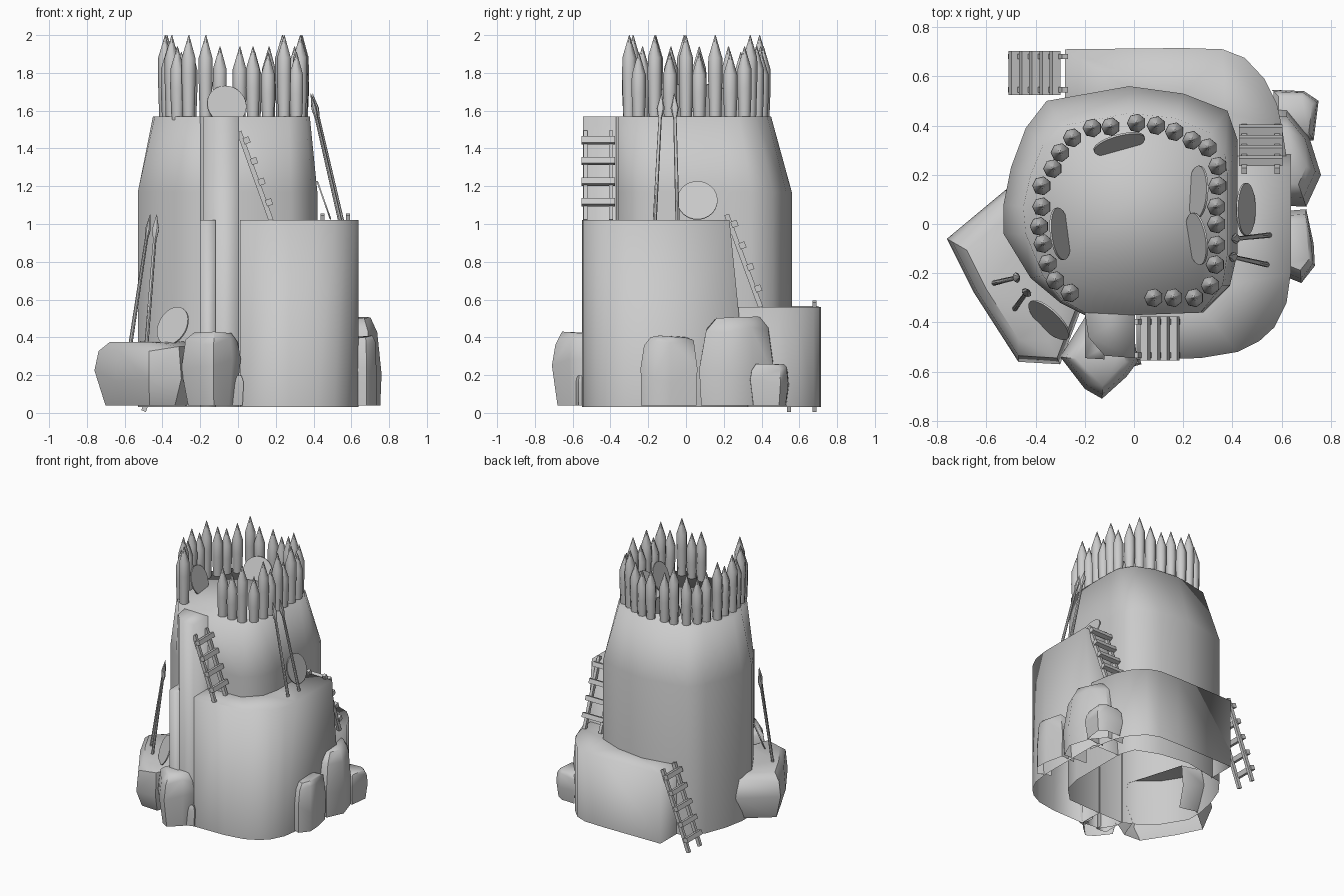
import bpy, bmesh, math, random
from mathutils import Vector, Matrix

random.seed(4)


def finish(name, bm, angle=45, fix=True):
    if fix:
        bmesh.ops.recalc_face_normals(bm, faces=bm.faces[:])
    me = bpy.data.meshes.new(name)
    bm.to_mesh(me)
    bm.free()
    me.shade_smooth()
    me.set_sharp_from_angle(angle=math.radians(angle))
    ob = bpy.data.objects.new(name, me)
    bpy.context.collection.objects.link(ob)
    return ob


def terrace(name, outer, inner, z1, z0=0.03, lean=0):
    """Open-bottomed ledge: walls along the outer path, cap filled to the inner path."""
    bm = bmesh.new()
    n = len(outer)
    lo = [bm.verts.new((x, y + (lean if i > n - 3 else 0), z0)) for i, (x, y) in enumerate(outer)]
    hi = [bm.verts.new((x, y, z1)) for x, y in outer]
    for i in range(n - 1):
        bm.faces.new((lo[i], lo[i + 1], hi[i + 1], hi[i]))
    bm.faces.new(hi + [bm.verts.new((x, y, z1)) for x, y in inner])
    return finish(name, bm, 180)


def rock(name, outline, z0, zm, z1, top=0.8, base=0.85):
    """Boulder: convex hull of jittered stacked outlines, open below and towards the tower."""
    bm = bmesh.new()
    c = sum((Vector(p) for p in outline), Vector((0, 0))) / len(outline)
    h = z1 - z0
    for z, s, j in ((z0, base, 0), (zm, 1.0, 0.12), (z1 - 0.12 * h, (1 + top) / 2, 0.06),
                    (z1 - 0.02 * h, top * 0.85, 0.02)):
        for p in outline:
            q = c + (Vector(p) - c) * s
            bm.verts.new((q.x, q.y, z + random.uniform(-j, j) * h))
    bmesh.ops.convex_hull(bm, input=bm.verts[:])
    bmesh.ops.delete(bm, geom=[v for v in bm.verts if not v.link_faces], context='VERTS')
    bmesh.ops.recalc_face_normals(bm, faces=bm.faces[:])
    inward = Vector((-c.x, -c.y, 0)).normalized()
    hidden = [f for f in bm.faces if f.normal.z < -0.9 or f.normal.dot(inward) > 0.75]
    bmesh.ops.delete(bm, geom=hidden, context='FACES')
    return finish(name, bm, 45, False)


def spin(bm, p, d, rings, n):
    """Add a solid of rings (distance, radius, flatten) along direction d."""
    q = Vector(d).to_track_quat('Z', 'Y')
    loops = []
    for h, r, f in rings:
        loops.append([bm.verts.new(Vector(p) + q @ Vector((
            r * math.cos(2 * math.pi * k / n), f * r * math.sin(2 * math.pi * k / n), h)))
            for k in range(n)])
    for a, b in zip(loops, loops[1:]):
        for k in range(n):
            bm.faces.new((a[k], a[(k + 1) % n], b[(k + 1) % n], b[k]))
    bm.faces.new(loops[0][::-1])
    bm.faces.new(loops[-1])


def box(bm, centre, ax, ay, az, size):
    m = Matrix((ax, ay, az)).transposed().to_4x4()
    m.translation = centre
    bmesh.ops.create_cube(bm, size=1, matrix=m @ Matrix.Diagonal((*size, 1)))


def ladder(name, foot, head, side, gap, rungs):
    """Two rails from foot to head with overhanging rungs."""
    bm = bmesh.new()
    a, b, s = Vector(foot), Vector(head), Vector(side)
    d = (b - a).normalized()
    n = d.cross(s)
    for k in (-1, 1):
        box(bm, (a + b) / 2 + s * k * gap / 2, s, n, d, (0.022, 0.026, (b - a).length))
    for i in range(rungs):
        p = a.lerp(b, (i + 0.8) / (rungs + 0.3)) + n * (0.022 if n.z > 0 else -0.022)
        box(bm, p, s, n, d, (0.178, 0.034, 0.034))
    return finish(name, bm, 30)


# Main tower: straight lower wall, tapered upper wall, flat cap, open base
base = [(0.42, 0.24), (0.42, -0.12), (0.39, -0.25), (0.28, -0.36), (0, -0.37), (-0.2, -0.37),
        (-0.3, -0.32), (-0.42, -0.22), (-0.53, -0.04), (-0.53, 0.08), (-0.5, 0.23),
        (-0.44, 0.39), (-0.355, 0.5), (-0.02, 0.56), (0.2, 0.53), (0.38, 0.46), (0.42, 0.345)]
rim = [(0.38, 0.2), (0.38, -0.12), (0.36, -0.25), (0.27, -0.36), (0, -0.37), (-0.2, -0.36),
       (-0.29, -0.31), (-0.37, -0.21), (-0.44, -0.04), (-0.45, 0.07), (-0.42, 0.2),
       (-0.37, 0.32), (-0.29, 0.4), (-0.02, 0.45), (0.17, 0.43), (0.31, 0.37), (0.37, 0.28)]
bm = bmesh.new()
loops = [[bm.verts.new((x, y, z)) for x, y in p] for p, z in ((base, 0.03), (base, 1.17), (rim, 1.57))]
n = len(base)
for a, b in zip(loops, loops[1:]):
    for k in range(n):
        bm.faces.new((a[k], b[k], b[(k + 1) % n], a[(k + 1) % n]))
bm.faces.new(loops[-1][::-1])
finish("tower_wall", bm, 180)

# Ledges that climb around the tower
terrace("front_landing", [(-0.2, -0.36), (-0.185, -0.46), (-0.12, -0.535), (0.005, -0.545), (0.005, -0.36)], [], 1.57)
terrace("landing_buttress", [(-0.2, -0.36), (-0.2, -0.545), (-0.12, -0.55), (-0.12, -0.5)], [(-0.12, -0.36)], 1.02)
terrace("middle_terrace",
        [(0.01, -0.37), (0.01, -0.55), (0.27, -0.545), (0.42, -0.52), (0.51, -0.475), (0.57, -0.42),
         (0.62, -0.32), (0.637, -0.2), (0.637, 0.23), (0.41, 0.23)],
        [(0.41, -0.12), (0.38, -0.25), (0.28, -0.35)], 1.02, lean=0.1)
terrace("lower_terrace",
        [(-0.28, 0.5), (-0.28, 0.71), (0.2, 0.715), (0.36, 0.71), (0.45, 0.675), (0.53, 0.59),
         (0.58, 0.49), (0.6, 0.4), (0.62, 0.27)],
        [(0.41, 0.27), (0.41, 0.345), (0.37, 0.45), (0.2, 0.52), (-0.02, 0.55)], 0.56)

# Boulders around the foot
rock("left_boulder", [(-0.76, -0.06), (-0.52, 0.14), (-0.36, 0.1), (-0.22, -0.36), (-0.3, -0.57),
                      (-0.47, -0.56), (-0.65, -0.28)], 0.04, 0.2, 0.38, 0.85, 0.8)
rock("front_boulder", [(-0.3, -0.54), (-0.2, -0.38), (0.0, -0.45), (0.015, -0.56), (-0.03, -0.62),
                       (-0.13, -0.71), (-0.2, -0.67)], 0.04, 0.25, 0.43, 0.75, 0.8)
rock("front_pebble", [(-0.04, -0.59), (0.03, -0.57), (0.02, -0.53), (-0.04, -0.53)], 0.04, 0.15, 0.2)
rock("right_boulder", [(0.58, 0.05), (0.7, 0.06), (0.73, -0.08), (0.735, -0.17), (0.68, -0.24),
                       (0.58, -0.2)], 0.04, 0.2, 0.41, 0.75, 0.98)
rock("back_right_boulder", [(0.5, 0.08), (0.7, 0.07), (0.76, 0.2), (0.71, 0.36), (0.62, 0.47),
                            (0.48, 0.47)], 0.04, 0.24, 0.51, 0.65, 0.95)
rock("back_small_boulder", [(0.56, 0.33), (0.73, 0.34), (0.75, 0.5), (0.69, 0.54), (0.56, 0.545)],
     0.04, 0.16, 0.26, 0.85, 0.85)

# Palisade of sharpened stakes, leaving a gap at the landing
stakes = [(0.01, 0.41), (0.09, 0.40), (0.165, 0.375), (0.235, 0.34), (0.3, 0.31), (0.34, 0.235),
          (0.34, 0.155), (0.335, 0.07), (0.335, 0), (0.335, -0.085), (0.33, -0.165), (0.31, -0.25),
          (0.245, -0.30), (0.16, -0.30), (0.08, -0.30), (-0.26, -0.28), (-0.32, -0.23),
          (-0.35, -0.16), (-0.37, -0.08), (-0.385, -0.01), (-0.375, 0.07), (-0.375, 0.155),
          (-0.33, 0.225), (-0.3, 0.29), (-0.25, 0.35), (-0.17, 0.39), (-0.095, 0.395)]
tall = {3, 6, 8, 10, 12, 15, 17, 19, 21, 25}
bm = bmesh.new()
for i, (x, y) in enumerate(stakes):
    h = 0.45 if i in tall else (0.39, 0.36)[i % 2]
    spin(bm, (x, y, 1.55), (0, 0, 1),
         [(0, 0.032, 1), (h - 0.22, 0.039, 1), (h - 0.12, 0.038, 1), (h, 0.002, 1)], 7)
finish("palisade_stakes", bm, 60)

# Round shields: (centre, facing)
shields = [((-0.345, -0.39, 0.46), (-0.62, -0.65, 0.35)), ((0.455, 0.06, 1.125), (0.94, 0, 0.33)),
           ((-0.06, 0.325, 1.63), (0.25, -0.9, 0.33)), ((-0.3, -0.04, 1.64), (0.92, 0.12, 0.35)),
           ((0.26, 0.13, 1.64), (-0.92, 0.05, 0.35)), ((0.255, -0.06, 1.64), (-0.92, -0.15, 0.36))]
for i, (p, d) in enumerate(shields):
    bm = bmesh.new()
    spin(bm, p, d, [(-0.004, 0.107, 1), (0.004, 0.107, 1)], 32)
    finish("shield_%d" % (i + 1), bm, 30)

# Spears leaning on the walls: (foot, point)
spears = [((0.55, -0.045, 1.02), (0.395, -0.062, 1.69)), ((0.54, -0.165, 1.02), (0.385, -0.13, 1.69)),
          ((-0.57, -0.24, 0.36), (-0.465, -0.215, 1.05)), ((-0.485, -0.345, 0.36), (-0.43, -0.27, 1.05))]
for i, (a, b) in enumerate(spears):
    d = Vector(b) - Vector(a)
    L = d.length
    bm = bmesh.new()
    spin(bm, a, d, [(0, 0.011, 1), (L - 0.13, 0.009, 1), (L - 0.12, 0.013, 0.8),
                    (L - 0.08, 0.022, 0.7), (L, 0.001, 1)], 8)
    finish("spear_%d" % (i + 1), bm, 40)

# Ladders between the levels
ladder("front_ladder", (0.175, -0.465, 1.02), (0.005, -0.465, 1.49), (0, 1, 0), 0.135, 4)
ladder("side_ladder", (0.515, 0.395, 0.56), (0.515, 0.215, 1.05), (1, 0, 0), 0.135, 4)
ladder("back_ladder", (-0.5, 0.613, 0.01), (-0.28, 0.613, 0.59), (0, 1, 0), 0.135, 5)
